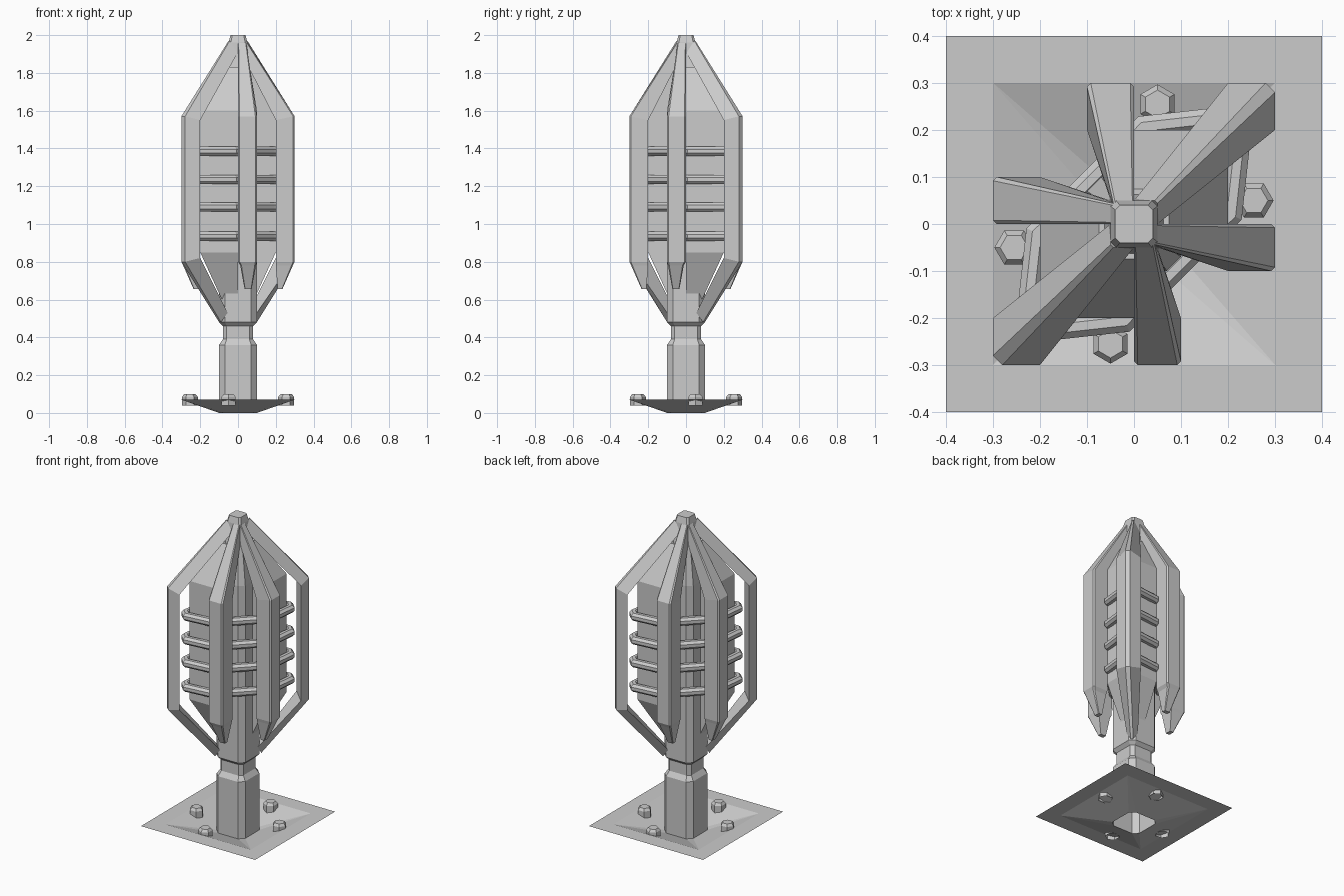
import bpy, math
from mathutils import Vector

if "Cube" in bpy.data.objects:
    bpy.data.objects.remove(bpy.data.objects["Cube"])


def make(name, verts, faces):
    me = bpy.data.meshes.new(name)
    me.from_pydata([tuple(v) for v in verts], [], faces)
    ob = bpy.data.objects.new(name, me)
    bpy.context.collection.objects.link(ob)
    bpy.context.view_layer.objects.active = ob
    ob.select_set(True)
    bpy.ops.object.mode_set(mode='EDIT')
    bpy.ops.mesh.select_all(action='SELECT')
    bpy.ops.mesh.normals_make_consistent(inside=False)
    bpy.ops.object.mode_set(mode='OBJECT')
    ob.select_set(False)
    return ob


def loft(name, sections, cap_start=True, cap_end=True, loop=False):
    n, m = len(sections[0]), len(sections)
    verts = [v for s in sections for v in s]
    faces = []
    for i in range(m if loop else m - 1):
        a, b = i * n, ((i + 1) % m) * n
        faces += [(a + j, a + (j + 1) % n, b + (j + 1) % n, b + j) for j in range(n)]
    if not loop:
        if cap_start:
            faces.append(tuple(range(n)))
        if cap_end:
            faces.append(tuple(range((m - 1) * n, m * n)))
    return make(name, verts, faces)


def octagon(h, c, z):
    k = h - c
    return [(h, k, z), (k, h, z), (-k, h, z), (-h, k, z),
            (-h, -k, z), (-k, -h, z), (k, -h, z), (h, -k, z)]


# central column with neck and tapered tip, open at the bottom
column = [(0.1, 0.03, 0), (0.1, 0.03, 0.36), (0.08, 0.02, 0.39), (0.08, 0.02, 0.46),
          (0.1, 0.03, 0.48), (0.1, 0.03, 1.6), (0.055, 0.015, 1.88),
          (0.05, 0.012, 1.96), (0.04, 0.01, 2.0)]
loft("column", [octagon(*p) for p in column], cap_start=False)

# dished ground sheet with a hole under the column
sheet = [(0.4, 0, 0.07), (0.3, 0, 0.07), (0.1, 0.03, 0)]
loft("base_sheet", [octagon(h, max(c, 0.0005), z) for h, c, z in sheet], False, False)

# two square core blocks on opposite diagonal corners
for name, s in (("core_back_right", 1), ("core_front_left", -1)):
    rows = []
    for w, z in ((0.085, 0.6), (0.2, 0.85), (0.2, 1.6), (0.075, 1.83)):
        rows.append([(0, 0, z), (s * w, 0, z), (s * w, s * w, z), (0, s * w, z)])
    loft(name, rows)

# four bands wrapped round the core
half = [(0.02, 0.207), (0.2, 0.227), (0.227, 0.2), (0.207, 0.02), (0.175, -0.01), (0.01, -0.175)]
path = [Vector(p) for p in half] + [-Vector(p) for p in half]
path = [p for i, p in enumerate(path) if i not in (5, 11)]
# each half ends on the diagonal; the mirrored diagonal start closes it
path = [Vector(p) for p in half[:5]]
path += [Vector((-y, -x)) for x, y in reversed([half[4], half[3]])][::-1]
path += [Vector((-0.2, -0.227)), Vector((-0.227, -0.2)), Vector((-0.207, -0.02)),
         Vector((-0.175, 0.01)), Vector((-0.01, 0.175))]
path = [path[-1]] + path[:-1]
for k, z in enumerate((0.935, 1.09, 1.235, 1.385)):
    rows = []
    for i, p in enumerate(path):
        d1 = (p - path[i - 1]).normalized()
        d2 = (path[(i + 1) % len(path)] - p).normalized()
        t = (d1 + d2).normalized()
        n = Vector((t.y, -t.x)) * (0.025 / max(t.dot(d1), 0.5))
        row = []
        for j in range(8):
            a = math.tau * (j + 0.5) / 8
            q = p + n * math.cos(a)
            row.append((q.x, q.y, z + 0.026 * math.sin(a)))
        rows.append(row)
    loft(f"band_{k + 1}", rows, loop=True)

# four hanging side arms: outer r, outer z, inner r, inner z, side range
arm = [(0.03, 1.99, 0.02, 1.9, 0.0, 0.04), (0.3, 1.57, 0.2, 1.55, 0.0, 0.1),
       (0.3, 0.8, 0.2, 0.8, 0.0, 0.1), (0.29, 0.78, 0.2, 0.78, 0.012, 0.095),
       (0.235, 0.655, 0.21, 0.655, 0.035, 0.072)]
sides = {"front": lambda r, t: (t, -r), "right": lambda r, t: (r, -t),
         "back": lambda r, t: (-t, r), "left": lambda r, t: (-r, t)}
for side, f in sides.items():
    rows = []
    for ro, zo, ri, zi, a, b in arm:
        c = (b - a) * 0.08
        pts = [(ri, a, zi), (ro - c, a, zo), (ro, a + c, zo),
               (ro, b - c, zo), (ro - c, b, zo), (ri, b, zi)]
        rows.append([(*f(r, t), z) for r, t, z in pts])
    loft(f"arm_{side}", rows)

# two diagonal arms: outer half-width, inner start, chamfer, outer z, inner z
diag = [(0.05, 0.0, 0.006, 1.97, 1.91), (0.3, 0.2, 0.02, 1.57, 1.55),
        (0.3, 0.2, 0.02, 0.8, 0.82), (0.1, 0.055, 0.01, 0.48, 0.53)]
for name, s in (("diagonal_arm_back_right", 1), ("diagonal_arm_front_left", -1)):
    rows = []
    for h, i, c, zo, zi in diag:
        rows.append([(s * i, s * h, zi), (s * (h - c), s * h, zo),
                     (s * h, s * (h - c), zo), (s * h, s * i, zi)])
    loft(name, rows)

# four hexagonal bolts on the sheet, pointing outward
bolt_sides = {"back": (0.05, 0.255, 90), "right": (0.255, 0.05, 0),
              "front": (-0.05, -0.255, 90), "left": (-0.255, -0.05, 0)}
for side, (x, y, rot) in bolt_sides.items():
    rows = []
    for r, z in ((0.042, 0.04), (0.042, 0.085), (0.03, 0.1)):
        angs = [math.radians(rot + 60 * j) for j in range(6)]
        rows.append([(x + r * math.cos(a), y + r * math.sin(a), z) for a in angs])
    loft(f"bolt_{side}", rows, cap_start=False)
